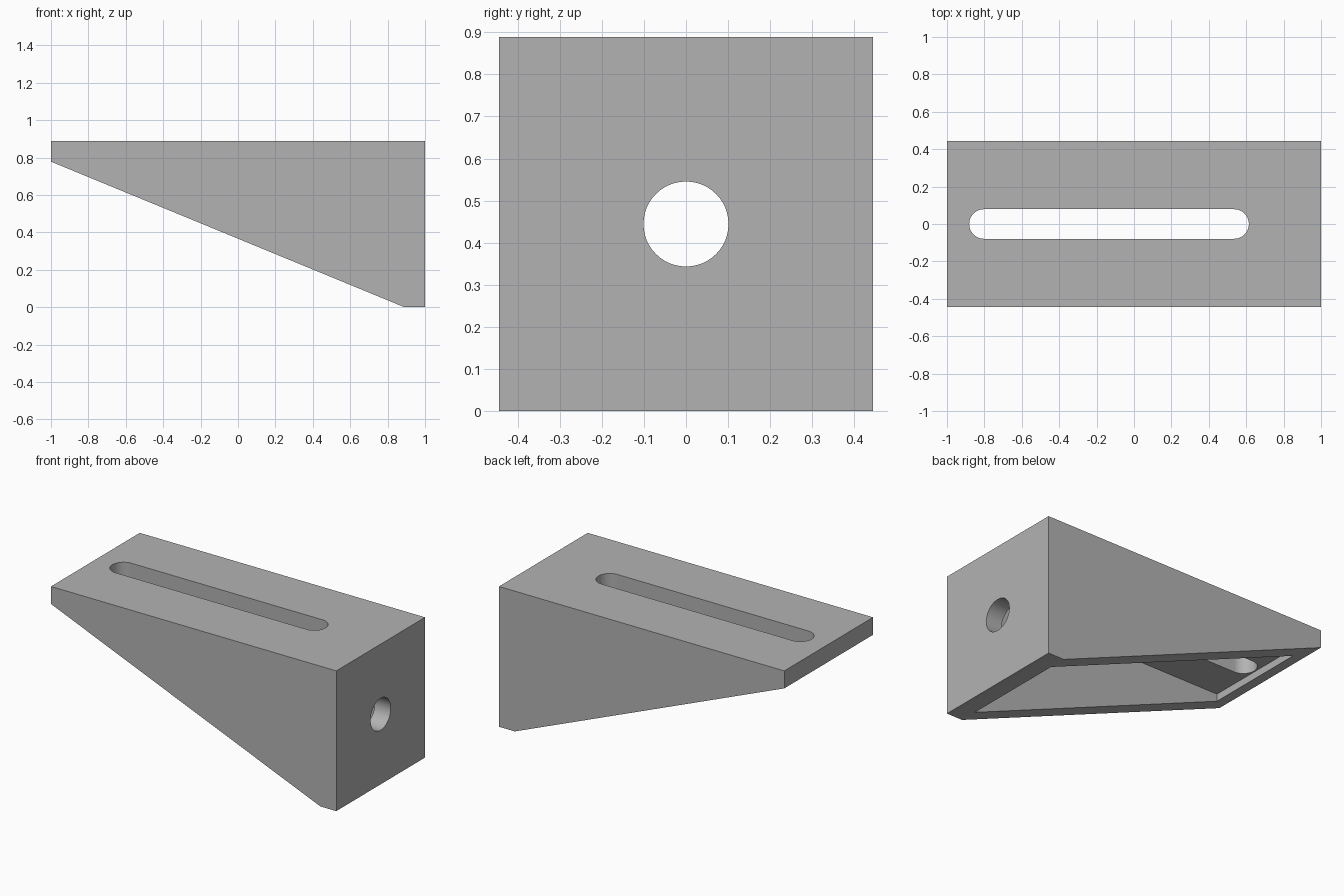
import bpy, bmesh, math
from mathutils import Matrix, Vector

default = bpy.data.objects.get("Cube")
if default:
    bpy.data.objects.remove(default, do_unlink=True)

U = 1 / 9                      # wall thickness, the module of the part
HALF_W, HEIGHT = 4 * U, 8 * U

grey = bpy.data.materials.new("plain grey")
grey.use_nodes = True
grey.diffuse_color = (0.45, 0.45, 0.45, 1)
grey.node_tree.nodes["Principled BSDF"].inputs["Base Color"].default_value = grey.diffuse_color


def prism(name, outline, direction):
    """Extrude a closed outline of 3D points along a direction."""
    bm = bmesh.new()
    face = bm.faces.new([bm.verts.new(p) for p in outline])
    moved = bmesh.ops.extrude_face_region(bm, geom=[face])["geom"]
    bmesh.ops.translate(bm, vec=Vector(direction),
                        verts=[v for v in moved if isinstance(v, bmesh.types.BMVert)])
    bmesh.ops.recalc_face_normals(bm, faces=bm.faces)
    mesh = bpy.data.meshes.new(name)
    bm.to_mesh(mesh)
    bm.free()
    mesh.materials.append(grey)
    obj = bpy.data.objects.new(name, mesh)
    bpy.context.collection.objects.link(obj)
    return obj


def arc(radius, start, sweep, steps):
    angles = [start + sweep * i / steps for i in range(steps + 1)]
    return [(radius * math.cos(a), radius * math.sin(a)) for a in angles]


# Wedge-shaped bracket body
side = [(-1, HEIGHT), (-1, HEIGHT - U), (1 - U, 0), (1, 0), (1, HEIGHT)]
bracket = prism("bracket", [(x, -HALF_W, z) for x, z in side], (0, 2 * HALF_W, 0))

# Hollow inside, open along the sloping underside
inner_x, inner_y = 1 - U - 0.0005, HALF_W - U
cavity = prism("cavity_cutter",
               [(sx * inner_x, sy * inner_y, -0.2)
                for sx, sy in ((-1, -1), (1, -1), (1, 1), (-1, 1))],
               (0, 0, HEIGHT - U + 0.2))

# Long rounded slot through the top plate
slot_r = 0.079
right_end = [(0.535 + x, y, 0.7) for x, y in arc(slot_r, -math.pi / 2, math.pi, 24)]
left_end = [(-0.802 + x, y, 0.7) for x, y in arc(slot_r, math.pi / 2, math.pi, 24)]
slot = prism("slot_cutter", right_end + left_end, (0, 0, 0.4))

# Round hole through the tall end wall
ring = arc(0.101, 0, 2 * math.pi, 48)[:-1]
hole = prism("hole_cutter", [(0.8, a, HEIGHT / 2 + b) for a, b in ring], (0.4, 0, 0))

# Cut everything and keep the finished mesh
cutters = (cavity, slot, hole)
for cutter in cutters:
    cutter.hide_render = True
    mod = bracket.modifiers.new(cutter.name, 'BOOLEAN')
    mod.operation, mod.solver, mod.object = 'DIFFERENCE', 'EXACT', cutter
bpy.context.view_layer.update()
evaluated = bracket.evaluated_get(bpy.context.evaluated_depsgraph_get())
finished = bpy.data.meshes.new_from_object(evaluated)
bracket.modifiers.clear()
bracket.data = finished
for cutter in cutters:
    bpy.data.objects.remove(cutter, do_unlink=True)

# Smooth the round cuts, keep the edges sharp
bpy.ops.object.select_all(action='DESELECT')
bracket.select_set(True)
bpy.context.view_layer.objects.active = bracket
bpy.ops.object.shade_smooth_by_angle(angle=math.radians(30))
